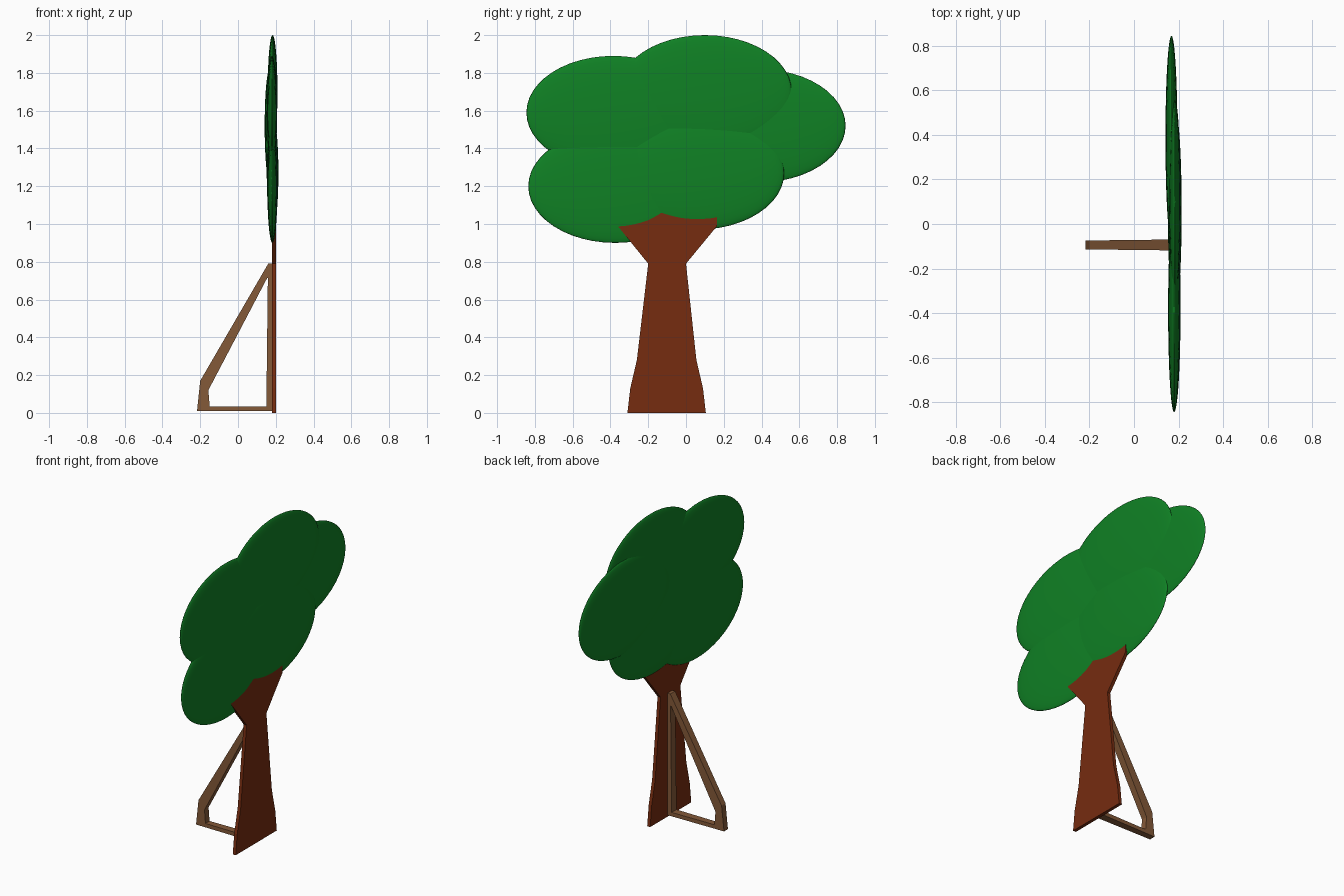
import bpy, bmesh
from mathutils import Vector

cube = bpy.data.objects.get("Cube")
if cube:
    bpy.data.objects.remove(cube, do_unlink=True)


def material(name, rgb):
    m = bpy.data.materials.new(name)
    m.use_nodes = True
    colour = (*rgb, 1)
    m.diffuse_color = colour
    bsdf = m.node_tree.nodes["Principled BSDF"]
    bsdf.inputs["Base Color"].default_value = colour
    bsdf.inputs["Roughness"].default_value = 0.8
    return m


leaf_green = material("leaf green", (0.005, 0.22, 0.018))
bark_brown = material("bark brown", (0.18, 0.025, 0.005))
stand_brown = material("stand brown", (0.23, 0.1, 0.04))


def finish(name, bm, mat):
    bmesh.ops.recalc_face_normals(bm, faces=bm.faces)
    mesh = bpy.data.meshes.new(name)
    bm.to_mesh(mesh)
    bm.free()
    mesh.materials.append(mat)
    obj = bpy.data.objects.new(name, mesh)
    bpy.context.collection.objects.link(obj)
    return obj


# Foliage: flattened ellipsoids, all the same height and width
def foliage(name, x, y, z, thickness):
    bpy.ops.mesh.primitive_uv_sphere_add(segments=48, ring_count=24, location=(x, y, z))
    obj = bpy.context.object
    obj.name = name
    obj.scale = (thickness, 0.46, 0.3)
    bpy.ops.object.transform_apply(location=False, rotation=False, scale=True)
    bpy.ops.object.shade_smooth()
    obj.data.materials.append(leaf_green)


foliage("foliage_upper_front", 0.18, -0.385, 1.59, 0.027)
foliage("foliage_top", 0.183, 0.1, 1.70, 0.026)
foliage("foliage_back", 0.168, 0.385, 1.52, 0.027)
foliage("foliage_lower_front", 0.182, -0.375, 1.20, 0.027)
foliage("foliage_lower_back", 0.183, 0.06, 1.27, 0.031)

# Trunk: flat board cut to a flared outline, its top hidden in the foliage
outline = [(-0.31, 0), (0.105, 0), (0.09, 0.13), (0.055, 0.28), (0, 0.79),
           (0.165, 0.99), (0.165, 1.06), (-0.15, 1.12), (-0.37, 1.0), (-0.2, 0.79),
           (-0.26, 0.28), (-0.295, 0.13)]
bm = bmesh.new()
board = bm.faces.new([bm.verts.new((0.18, y, z)) for y, z in outline])
ext = bmesh.ops.extrude_face_region(bm, geom=[board])["geom"]
bmesh.ops.translate(bm, vec=(0.021, 0, 0),
                    verts=[v for v in ext if isinstance(v, bmesh.types.BMVert)])
finish("trunk", bm, bark_brown)

# Stand: open frame behind the trunk, a little thicker where it meets the board
outer = [(-0.217, 0.01), (-0.2, 0.17), (0.16, 0.79), (0.181, 0.79), (0.181, 0.01)]
inner = [(-0.15, 0.035), (-0.157, 0.12), (0.155, 0.715), (0.158, 0.715), (0.15, 0.035)]
bm = bmesh.new()


def frame_loop(points, side):
    return [bm.verts.new((x, -0.094 + side * (0.02 + 0.012 * (x + 0.2)), z))
            for x, z in points]


loops = [frame_loop(outer, -1), frame_loop(outer, 1), frame_loop(inner, 1), frame_loop(inner, -1)]
n = len(outer)
for k in range(4):
    a, b = loops[k], loops[(k + 1) % 4]
    for i in range(n):
        j = (i + 1) % n
        bm.faces.new((a[i], a[j], b[j], b[i]))
finish("stand", bm, stand_brown)
